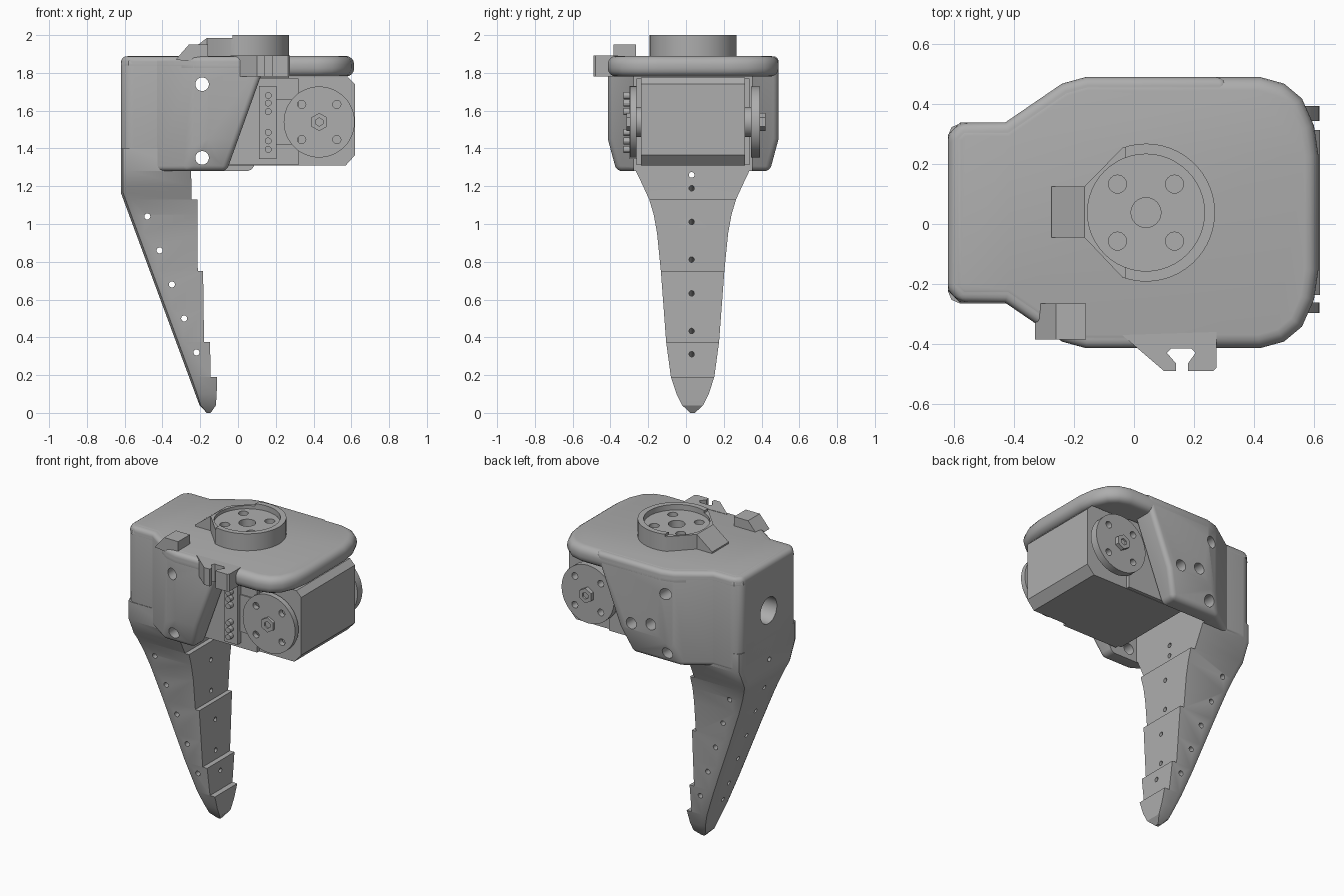
import bpy, bmesh, math
from mathutils import Vector

if "Cube" in bpy.data.objects:
    bpy.data.objects.remove(bpy.data.objects["Cube"])

GREY = (0.42, 0.42, 0.42, 1)
grey = bpy.data.materials.new("plain grey")
grey.use_nodes = True
grey.diffuse_color = GREY
grey.node_tree.nodes["Principled BSDF"].inputs["Base Color"].default_value = GREY
MID = 0.038  # middle plane of the model in y


def finish(bm, name):
    bmesh.ops.recalc_face_normals(bm, faces=bm.faces)
    me = bpy.data.meshes.new(name)
    bm.to_mesh(me)
    bm.free()
    me.materials.append(grey)
    ob = bpy.data.objects.new(name, me)
    bpy.context.collection.objects.link(ob)
    return ob


def prism(name, pts, axis, lo, hi):
    """Extrude a flat outline along z (points x, y) or y (points x, z)."""
    bm = bmesh.new()
    place = (lambda p, h: (p[0], p[1], h)) if axis == "z" else (lambda p, h: (p[0], h, p[1]))
    low = [bm.verts.new(place(p, lo)) for p in pts]
    high = [bm.verts.new(place(p, hi)) for p in pts]
    bm.faces.new(low)
    bm.faces.new(high)
    for i in range(len(pts)):
        j = (i + 1) % len(pts)
        bm.faces.new((low[i], low[j], high[j], high[i]))
    return finish(bm, name)


def box(name, x0, x1, y0, y1, z0, z1):
    return prism(name, [(x0, y0), (x1, y0), (x1, y1), (x0, y1)], "z", z0, z1)


def rods(name, ends, sides=24):
    """One object holding cylinders, each given as start, end, radius."""
    bm = bmesh.new()
    for a, b, r in ends:
        a, b = Vector(a), Vector(b)
        new = bmesh.ops.create_cone(bm, cap_ends=True, segments=sides, radius1=r, radius2=r,
                                    depth=(b - a).length)["verts"]
        turn = Vector((0, 0, 1)).rotation_difference(b - a).to_matrix()
        bmesh.ops.rotate(bm, verts=new, matrix=turn)
        bmesh.ops.translate(bm, verts=new, vec=(a + b) / 2)
    return finish(bm, name)


def apply(ob, mod):
    bpy.context.view_layer.objects.active = ob
    bpy.ops.object.modifier_apply(modifier=mod.name)


def cut(ob, cutter):
    mod = ob.modifiers.new("cut", "BOOLEAN")
    mod.operation, mod.solver, mod.object = "DIFFERENCE", "EXACT", cutter
    apply(ob, mod)
    bpy.data.objects.remove(cutter)


def bevel(ob, width, segments=4, angle=35):
    mod = ob.modifiers.new("round", "BEVEL")
    mod.width, mod.segments = width, segments
    mod.limit_method, mod.angle_limit = "ANGLE", math.radians(angle)
    apply(ob, mod)


def smooth(ob, angle=32):
    bpy.ops.object.select_all(action="DESELECT")
    ob.select_set(True)
    bpy.context.view_layer.objects.active = ob
    bpy.ops.object.shade_smooth_by_angle(angle=math.radians(angle))


def mirrored(half):
    return [(x, MID - w) for x, w in half] + [(x, MID + w) for x, w in reversed(half)]


# Top plate with a fully rounded rim
half = [(-0.62, 0.26), (-0.58, 0.30), (-0.43, 0.30), (-0.24, 0.43), (-0.16, 0.452), (0.42, 0.452),
        (0.50, 0.43), (0.56, 0.38), (0.60, 0.29), (0.615, 0.19)]
plate = prism("top_plate", mirrored(half), "z", 1.78, 1.89)
bevel(plate, 0.045, 4, 60)
cut(plate, box("plate_trim", -0.8, -0.3, -1, 1, 1.7, 1.84))
smooth(plate)

# Side shell: outline block, tapered at the bottom and cut back along sloping ends
shell = prism("shell", mirrored(half), "z", 1.28, 1.888)
bm = bmesh.new()
bm.from_mesh(shell.data)
for s in (-1, 1):
    res = bmesh.ops.bisect_plane(bm, geom=bm.verts[:] + bm.edges[:] + bm.faces[:],
                                 plane_co=(0, MID + s * 0.452, 1.45),
                                 plane_no=(0, s, -0.27), clear_outer=True)
    rim = [e for e in res["geom_cut"] if isinstance(e, bmesh.types.BMEdge)]
    bmesh.ops.holes_fill(bm, edges=rim)
bmesh.ops.recalc_face_normals(bm, faces=bm.faces)
bm.to_mesh(shell.data)
bm.free()
for lo, hi, low_x, high_x in ((-1, MID, -0.06, 0.12), (MID - 0.01, 1, 0.07, 0.28)):
    end = [(low_x - 0.036, 1.18), (high_x + 0.09, 2.03), (1, 2.03), (1, 1.18)]
    cut(shell, prism("slope_cutter", end, "y", lo, hi))
bevel(shell, 0.035, 4)
cut(shell, box("cavity", -0.25, 1, -0.275, 0.35, 1.2, 1.79))
wall_holes = [((-0.19, -0.6, z), (-0.19, 0.7, z), 0.036) for z in (1.74, 1.35)]
wall_holes += [((x, 0.2, z), (x, 0.7, z), 0.036) for x, z in ((0.05, 1.49), (-0.09, 1.52))]
wall_holes.append(((-0.8, MID, 1.58), (-0.2, MID, 1.58), 0.085))
cut(shell, rods("shell_drill", wall_holes))
smooth(shell)

# Claw: lofted rows with stepped front ledges
widths = [(0, 0.012), (0.04, 0.055), (0.1, 0.085), (0.19, 0.115), (0.375, 0.14), (0.75, 0.168),
          (0.95, 0.188), (1.05, 0.206), (1.13, 0.23), (1.2, 0.262), (1.28, 0.3), (1.4, 0.3)]


def half_width(z):
    for (z0, w0), (z1, w1) in zip(widths, widths[1:]):
        if z <= z1:
            return w0 + (w1 - w0) * (z - z0) / (z1 - z0)


fronts = [(0, -0.145), (0.04, -0.117), (0.1, -0.113), (0.19, -0.11), (0.19, -0.145), (0.375, -0.148),
          (0.375, -0.18), (0.55, -0.182), (0.75, -0.185), (0.75, -0.213), (0.95, -0.214), (1.05, -0.215),
          (1.13, -0.215), (1.13, -0.245), (1.165, -0.246), (1.2, -0.247), (1.28, -0.248), (1.4, -0.25)]
bm = bmesh.new()
rows = []
for z, xf in fronts:
    xb = max(-0.62, -0.2 - 0.42 * (z - 0.03) / 1.135)
    if z < 0.03:
        xb = -0.165
    w = half_width(z)
    r = min(0.04, w * 0.4)
    ring = [(xf, -w), (xb + r, -w), (xb + r * 0.3, -w + r * 0.3), (xb, -w + r)]
    ring += [(x, -y) for x, y in reversed(ring)]
    rows.append([bm.verts.new((x, MID + y - 0.003, z)) for x, y in ring])
bm.faces.new(rows[0])
bm.faces.new(rows[-1])
for a, b in zip(rows, rows[1:]):
    for i in range(8):
        j = (i + 1) % 8
        bm.faces.new((a[i], a[j], b[j], b[i]))
claw = finish(bm, "claw")
side = [(-0.48 + 0.065 * i, 1.04 - 0.18 * i) for i in range(5)]
cut(claw, rods("side_drill", [((x, -0.5, z), (x, 0.6, z), 0.016) for x, z in side], 16))
front = [((-0.9, 0.03, 1.26), (0, 0.03, 1.26), 0.015)]
front += [((-0.9, 0.03, z - 0.25), (0, 0.03, z + 0.08), 0.014) for z in (1.2, 1.01, 0.81, 0.62, 0.42, 0.285)]
cut(claw, rods("front_drill", front, 16))
smooth(claw, 25)

# Round hub on top with a chamfered tab
CX, R = 0.04, 0.23
arc = [(CX + R * math.cos(t), MID + R * math.sin(t))
       for t in (math.radians(-110 + 220 * i / 32) for i in range(33))]
hub = prism("hub", arc + [(-0.165, 0.125), (-0.165, -0.045)], "z", 1.88, 2.0)
cut(hub, box("hub_step", -0.3, -0.03, -0.3, 0.4, 1.985, 2.1))
cut(hub, rods("hub_recess", [((CX, MID, 1.965), (CX, MID, 2.1), 0.195)], 48))
drill = [((CX + sx * 0.095, MID + sy * 0.095, 1.9), (CX + sx * 0.095, MID + sy * 0.095, 2.1), 0.03)
         for sx in (-1, 1) for sy in (-1, 1)]
cut(hub, rods("hub_drill", drill + [((CX, MID, 1.9), (CX, MID, 2.1), 0.05)]))
smooth(hub)
prism("hub_tab", [(-0.275, 1.885), (-0.275, 1.9), (-0.165, 1.985), (-0.16, 1.885)], "y", -0.045, 0.125)

# Small clip and notched cable hook on the front edge
prism("clip", [(-0.33, 1.87), (-0.26, 1.95), (-0.16, 1.95), (-0.16, 1.85)], "y", -0.385, -0.265)
hook = [(-0.04, -0.37), (0.10, -0.49), (0.14, -0.49), (0.14, -0.465), (0.11, -0.43), (0.125, -0.415),
        (0.19, -0.415), (0.205, -0.43), (0.18, -0.465), (0.18, -0.49), (0.265, -0.49), (0.275, -0.48),
        (0.275, -0.36)]
prism("cable_hook", hook, "z", 1.78, 1.892)

# Motor block with cover, connector and pins
motor = [(-0.1, 1.31), (0.57, 1.31), (0.62, 1.365), (0.62, 1.74), (0.585, 1.775), (-0.1, 1.775)]
prism("motor_block", motor, "y", -0.237, 0.313)
box("motor_cover", -0.08, 0.32, -0.262, 0.335, 1.312, 1.77)
box("connector", 0.11, 0.205, -0.3, -0.25, 1.345, 1.73)
pins = rods("connector_pins", [((0.16, -0.332, z), (0.16, -0.28, z), 0.018)
                               for z in (1.68, 1.64, 1.595, 1.485, 1.44, 1.395)], 12)
box("connector_bridge", 0.2, 0.32, -0.27, -0.24, 1.42, 1.66)

# Output discs on both sides, each with four holes, a collar and a centre screw
DX, DZ = 0.43, 1.54
for label, inner, y0, y1, tip in (("front", -0.22, -0.262, -0.297, -0.315),
                                  ("back", 0.3, 0.343, 0.393, 0.42)):
    disc = rods(label + "_disc", [((DX, y0, DZ), (DX, y1, DZ), 0.188)], 48)
    cut(disc, rods("disc_drill", [((DX + sx * 0.093, y0 - 0.1, DZ + sz * 0.093),
                                   (DX + sx * 0.093, y0 + 0.1, DZ + sz * 0.093), 0.022)
                                  for sx in (-1, 1) for sz in (-1, 1)], 12))
    smooth(disc)
    smooth(rods(label + "_collar", [((DX, inner, DZ), (DX, (y0 + y1) / 2, DZ), 0.08)]))
    screw = rods(label + "_screw", [((DX, y0, DZ), (DX, tip, DZ), 0.048)], 6)
    cut(screw, rods("socket", [((DX, tip * 0.97, DZ), (DX, tip * 1.2, DZ), 0.022)], 6))
